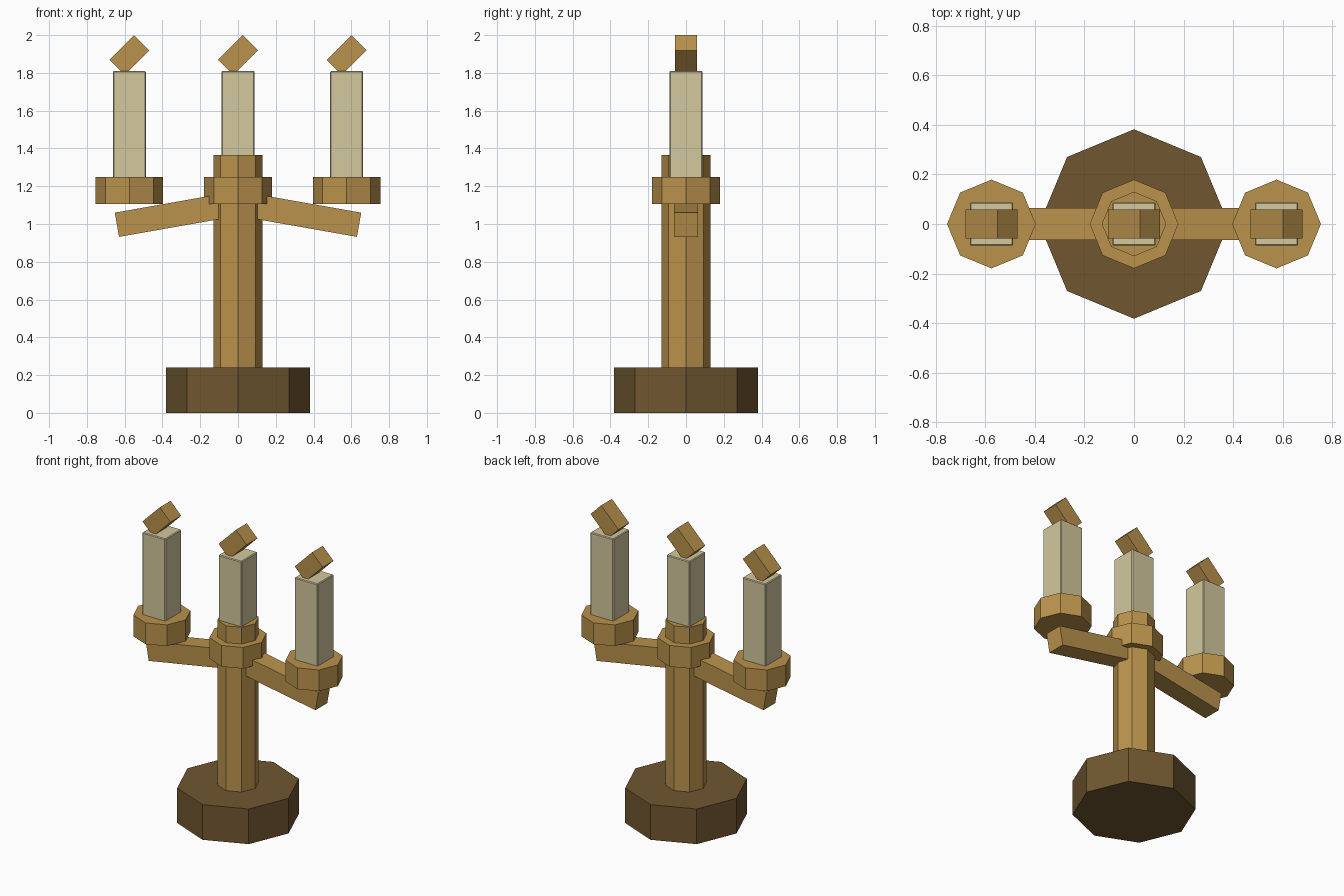
import bpy, math

if "Cube" in bpy.data.objects:
    bpy.data.objects.remove(bpy.data.objects["Cube"])


def material(name, rgb):
    m = bpy.data.materials.new(name)
    lin = [c / 255 / 12.92 if c <= 10 else ((c / 255 + 0.055) / 1.055) ** 2.4 for c in rgb]
    m.diffuse_color = (*lin, 1)
    m.use_nodes = True
    m.node_tree.nodes["Principled BSDF"].inputs["Base Color"].default_value = m.diffuse_color
    return m


BRASS = material("brass", (186, 146, 76))
DARK = material("dark_bronze", (112, 87, 48))
WAX = material("wax", (211, 200, 158))


def octagon(name, radius, z0, z1, mat, x=0):
    # eight-sided prism with corners on the axes
    bpy.ops.mesh.primitive_cylinder_add(vertices=8, radius=radius, depth=z1 - z0,
                                        location=(x, 0, (z0 + z1) / 2))
    ob = bpy.context.object
    ob.name = name
    ob.data.materials.append(mat)
    return ob


def box(name, size, loc, mat, tilt=0):
    # box tilted about the y axis (degrees)
    bpy.ops.mesh.primitive_cube_add(size=1, location=loc,
                                    rotation=(0, math.radians(tilt), 0))
    ob = bpy.context.object
    ob.name = name
    ob.scale = size
    bpy.ops.object.transform_apply(location=False, rotation=False, scale=True)
    ob.data.materials.append(mat)
    return ob


# Base and stem
octagon("base", 0.382, 0, 0.24, DARK)
octagon("stem", 0.13, 0.24, 1.365, BRASS)

# Side arms, sloping down and outward from the stem
ARM = 0.60
for side, label in ((-1, "left"), (1, "right")):
    a = math.radians(10)
    cx = 0.641 - ARM / 2 * math.cos(a)
    cz = 0.996 + ARM / 2 * math.sin(a)
    box(label + "_arm", (ARM, 0.128, 0.13), (side * cx, 0, cz), BRASS, side * 10)

# Cup, candle and flame, three times
for x, label in ((-0.575, "left"), (0, "middle"), (0.575, "right")):
    octagon(label + "_cup", 0.179, 1.105, 1.25, BRASS, x)
    candle = box(label + "_candle", (0.175, 0.175, 0.57), (x, 0, 1.525), WAX)
    bevel = candle.modifiers.new("edge_bevel", "BEVEL")
    bevel.width = 0.005
    bevel.segments = 1
    box(label + "_flame", (0.114, 0.116, 0.185), (x, 0, 1.894), BRASS, 45)
